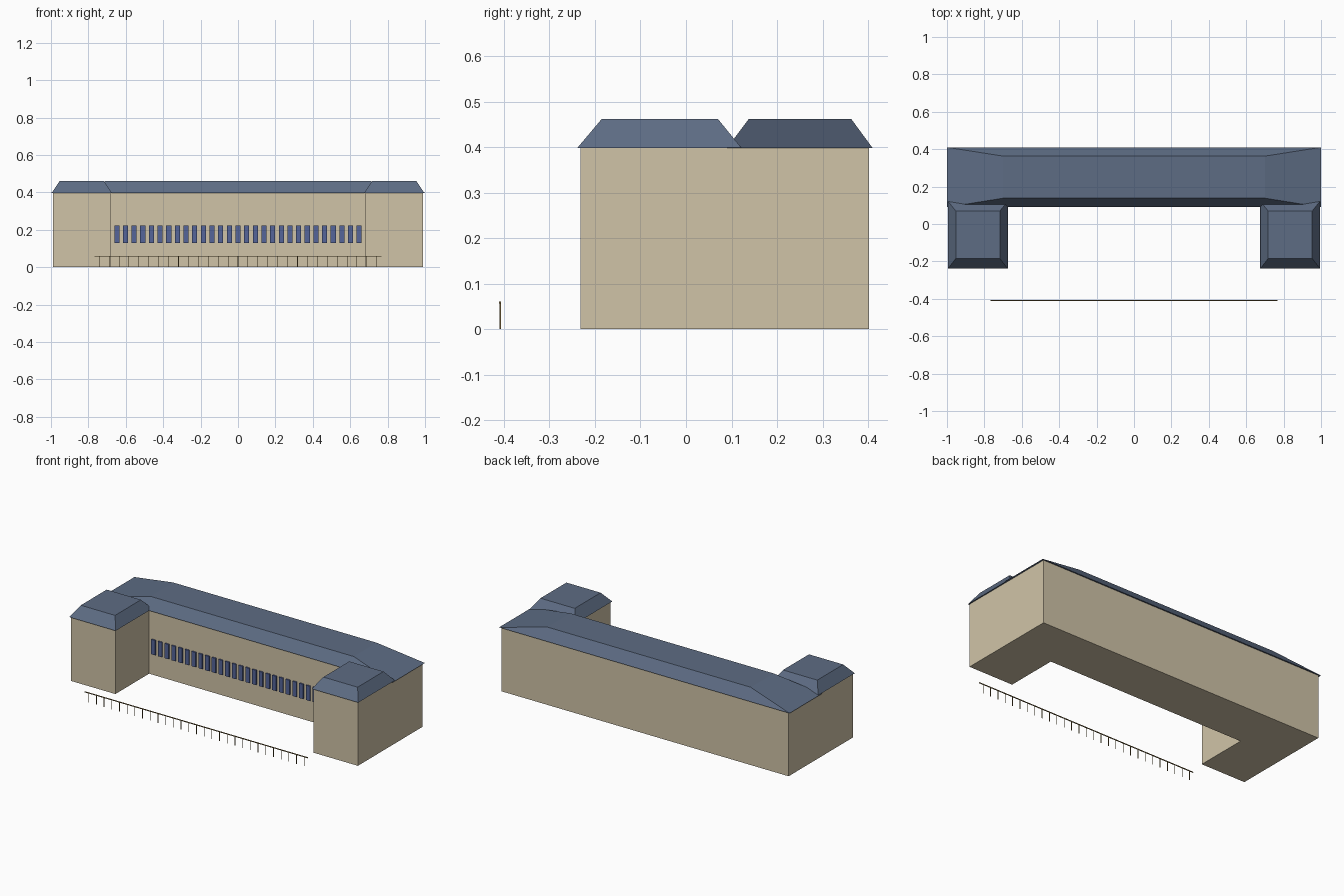
import bpy
import bmesh

default = bpy.data.objects.get("Cube")
if default:
    bpy.data.objects.remove(default, do_unlink=True)


def material(name, rgb):
    mat = bpy.data.materials.new(name)
    mat.use_nodes = True
    mat.diffuse_color = (*rgb, 1)
    mat.node_tree.nodes["Principled BSDF"].inputs["Base Color"].default_value = (*rgb, 1)
    return mat


stone = material("sandstone", (0.63, 0.55, 0.39))
slate = material("blue slate", (0.11, 0.15, 0.23))
glass = material("blue glass", (0.09, 0.13, 0.32))
bronze = material("dark bronze", (0.22, 0.15, 0.05))


def finish(name, bm, mat):
    bmesh.ops.recalc_face_normals(bm, faces=bm.faces)
    mesh = bpy.data.meshes.new(name)
    bm.to_mesh(mesh)
    bm.free()
    mesh.materials.append(mat)
    obj = bpy.data.objects.new(name, mesh)
    bpy.context.collection.objects.link(obj)
    return obj


def frustum(bm, base, top, z0, z1):
    """Add a solid between two rectangles given as (x0, x1, y0, y1)."""
    rings = []
    for (x0, x1, y0, y1), z in ((base, z0), (top, z1)):
        rings.append([bm.verts.new((x, y, z))
                      for x, y in ((x0, y0), (x1, y0), (x1, y1), (x0, y1))])
    low, high = rings
    bm.faces.new(low[::-1])
    bm.faces.new(high)
    for i in range(4):
        j = (i + 1) % 4
        bm.faces.new((low[i], low[j], high[j], high[i]))


def solid(name, base, top, z0, z1, mat):
    bm = bmesh.new()
    frustum(bm, base, top, z0, z1)
    return finish(name, bm, mat)


def mirrored(rect, side):
    x0, x1, y0, y1 = rect
    return (x0, x1, y0, y1) if side > 0 else (-x1, -x0, y0, y1)


# Main block with its long hipped roof
EAVE, RIDGE = 0.398, 0.462
block = (-0.988, 0.988, 0.10, 0.402)
solid("main_walls", block, block, 0, EAVE, stone)
solid("main_roof", (-1, 1, 0.09, 0.41), (-0.70, 0.70, 0.138, 0.363),
      EAVE, RIDGE, slate)

# Projecting wings with flat-topped hipped roofs
for side, label in ((1, "left"), (-1, "right")):
    plan = mirrored((0.682, 0.988, -0.232, 0.10), side)
    solid(label + "_wing_walls", plan, plan, 0, EAVE, stone)
    solid(label + "_wing_roof",
          mirrored((0.675, 0.995, -0.239, 0.122), side),
          mirrored((0.717, 0.953, -0.185, 0.07), side), EAVE, RIDGE, slate)

# Row of tall windows on the recessed front
COUNT = 29
bm = bmesh.new()
for i in range(COUNT):
    x = -0.648 + 1.296 * i / (COUNT - 1)
    pane = (x - 0.0135, x + 0.0135, 0.0915, 0.101)
    frustum(bm, pane, pane, 0.13, 0.222)
finish("windows", bm, glass)

# Forecourt fence: thin posts under one rail
bm = bmesh.new()
for i in range(COUNT):
    x = -0.742 + 1.484 * i / (COUNT - 1)
    post = (x - 0.0015, x + 0.0015, -0.41, -0.407)
    frustum(bm, post, post, 0, 0.058)
finish("fence_posts", bm, bronze)
rail = (-0.768, 0.768, -0.411, -0.407)
solid("fence_rail", rail, rail, 0.056, 0.061, bronze)
